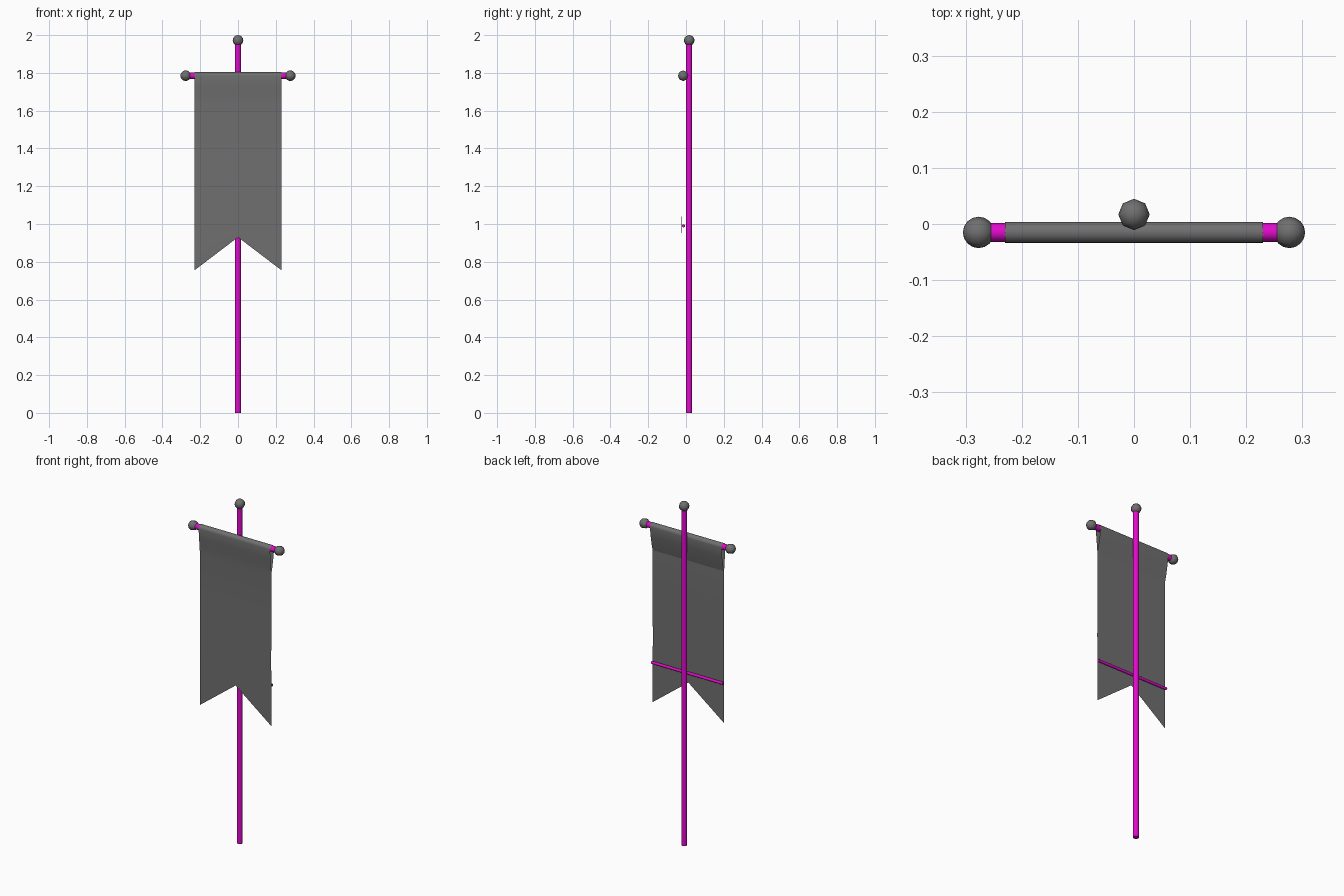
import bpy, bmesh, math

if "Cube" in bpy.data.objects:
    bpy.data.objects.remove(bpy.data.objects["Cube"])


def material(name, rgb):
    m = bpy.data.materials.new(name)
    m.diffuse_color = (*rgb, 1.0)
    m.use_nodes = True
    m.node_tree.nodes["Principled BSDF"].inputs["Base Color"].default_value = m.diffuse_color
    return m


GREY = material("grey", (0.16, 0.16, 0.16))
MAGENTA = material("magenta", (0.75, 0.003, 0.6))


def finish(obj, name, mat, angle=60):
    obj.name = name
    obj.data.materials.append(mat)
    bpy.ops.object.select_all(action='DESELECT')
    obj.select_set(True)
    bpy.context.view_layer.objects.active = obj
    bpy.ops.object.shade_smooth_by_angle(angle=math.radians(angle))


def rod(name, radius, length, loc, along_x=False):
    rot = (0, math.pi / 2, 0) if along_x else (0, 0, 0)
    bpy.ops.mesh.primitive_cylinder_add(vertices=10, radius=radius, depth=length,
                                        location=loc, rotation=rot)
    finish(bpy.context.object, name, MAGENTA)


def ball(name, loc, along_x=False):
    rot = (0, math.pi / 2, 0) if along_x else (0, 0, 0)
    bpy.ops.mesh.primitive_uv_sphere_add(segments=8, ring_count=8, radius=0.028,
                                         location=loc, rotation=rot)
    finish(bpy.context.object, name, GREY)


# Upright pole, hanging bar and thin lower spreader
BAR_Y, BAR_Z = -0.015, 1.785
rod("pole", 0.016, 1.95, (0, 0.016, 0.975))
rod("crossbar", 0.017, 0.51, (0, BAR_Y, BAR_Z), True)
rod("lower_spreader", 0.008, 0.46, (0, -0.013, 0.99), True)

# Round end caps
ball("pole_finial", (0, 0.017, 1.972))
for side, label in ((-1, "left"), (1, "right")):
    ball(label + "_bar_finial", (side * 0.277, BAR_Y, BAR_Z), True)

# Banner cloth: hem behind, loop over the bar, long front with a swallowtail
profile = [(-0.021, 1.64), (-0.012, 1.68), (-0.003, 1.73)]
for i in range(9):
    a = math.pi * i / 8
    profile.append((BAR_Y + 0.019 * math.cos(a), BAR_Z + 0.019 * math.sin(a)))
profile += [(-0.030, 1.73), (-0.025, 1.68), (-0.022, 1.64),
            (-0.022, 1.40), (-0.023, 1.15)]

bm = bmesh.new()
columns = []
for x, end in ((-0.23, 0.755), (0.0, 0.93), (0.23, 0.755)):
    columns.append([bm.verts.new((x, y, z)) for y, z in profile + [(-0.022, end)]])
for a, b in zip(columns, columns[1:]):
    for i in range(len(a) - 1):
        bm.faces.new((a[i], a[i + 1], b[i + 1], b[i]))
bmesh.ops.recalc_face_normals(bm, faces=bm.faces)
bm.normal_update()
# Outside of the cloth faces forward
if sum(f.normal.y * f.calc_area() for f in bm.faces) > 0:
    bmesh.ops.reverse_faces(bm, faces=bm.faces)
mesh = bpy.data.meshes.new("banner_cloth")
bm.to_mesh(mesh)
bm.free()
cloth = bpy.data.objects.new("banner_cloth", mesh)
bpy.context.collection.objects.link(cloth)
finish(cloth, "banner_cloth", GREY)
